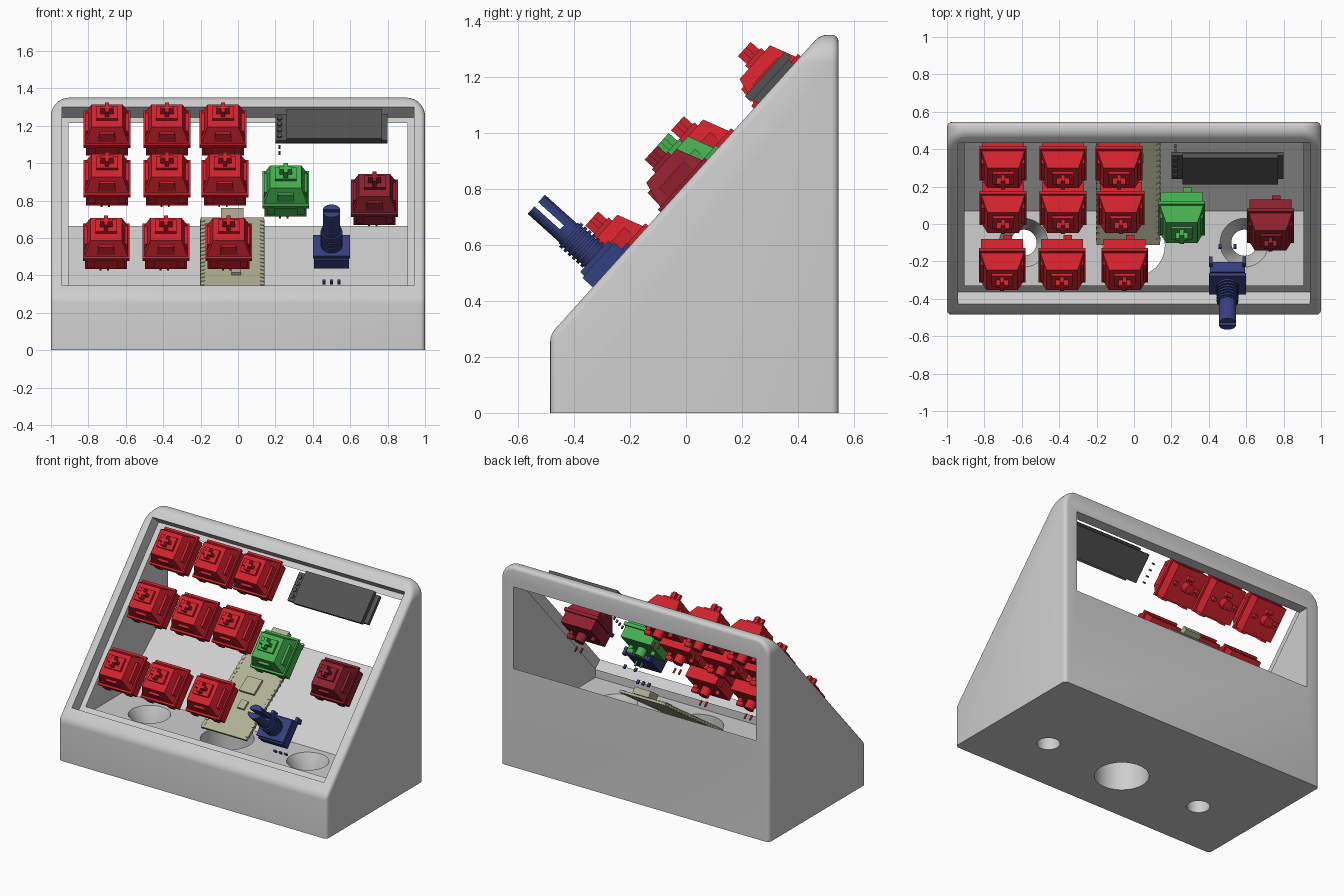
import bpy, bmesh
from math import sin, cos, pi, atan2, radians
from mathutils import Matrix, Vector

if "Cube" in bpy.data.objects:
    bpy.data.objects.remove(bpy.data.objects["Cube"])

FRONT, BACK, CREASE, TOP, SLOPE = -0.485, 0.545, 0.28, 1.35, 1.11
A = atan2(SLOPE, 1)


def material(name, rgb):
    m = bpy.data.materials.new(name)
    m.use_nodes = True
    m.diffuse_color = (*rgb, 1)
    m.node_tree.nodes["Principled BSDF"].inputs["Base Color"].default_value = (*rgb, 1)
    return m


GREY = material("light grey", (0.62, 0.62, 0.62))
RED = material("red", (0.64, 0.016, 0.027))
MAROON = material("dark red", (0.27, 0.014, 0.027))
GREEN = material("green", (0.06, 0.42, 0.08))
BLUE = material("navy blue", (0.035, 0.05, 0.21))
DARK = material("dark grey", (0.085, 0.085, 0.085))
OLIVE = material("olive", (0.44, 0.44, 0.30))


def on_slope(x, z):
    """Frame on the sloped face: local x across, y up the slope, z outward."""
    y = FRONT + (z - CREASE) / SLOPE
    return Matrix.Translation((x, y, z)) @ Matrix.Rotation(A, 4, 'X')


def box(bm, c, s, taper=1.0):
    """Box with its centre and size; taper scales the upper end."""
    r = bmesh.ops.create_cube(bm, size=1)
    for v in r["verts"]:
        k = taper if v.co.z > 0 else 1
        v.co = Vector((c[0] + v.co.x * s[0] * k, c[1] + v.co.y * s[1] * k, c[2] + v.co.z * s[2]))


def rod(bm, c, r, h, axis='Z', r2=None, seg=20):
    rot = Matrix.Rotation(pi / 2, 4, 'Y') if axis == 'X' else Matrix.Identity(4)
    bmesh.ops.create_cone(bm, cap_ends=True, segments=seg, radius1=r, radius2=r if r2 is None else r2,
                          depth=h, matrix=Matrix.Translation(c) @ rot)


def prism(bm, points, lo, hi, place):
    """Extrude a 2D outline between lo and hi; place maps (a, b, depth) to 3D."""
    ends = [[bm.verts.new(place(a, b, d)) for a, b in points] for d in (lo, hi)]
    bm.faces.new(ends[0])
    bm.faces.new(ends[1][::-1])
    n = len(points)
    for i in range(n):
        j = (i + 1) % n
        bm.faces.new((ends[0][i], ends[1][i], ends[1][j], ends[0][j]))
    bmesh.ops.recalc_face_normals(bm, faces=bm.faces)


def finish(bm, name, mat, matrix=Matrix.Identity(4)):
    me = bpy.data.meshes.new(name)
    bm.to_mesh(me)
    bm.free()
    me.materials.append(mat)
    return place_mesh(me, name, matrix)


def place_mesh(me, name, matrix):
    ob = bpy.data.objects.new(name, me)
    ob.matrix_world = matrix
    bpy.context.collection.objects.link(ob)
    return ob


def activate(ob):
    bpy.ops.object.select_all(action='DESELECT')
    ob.select_set(True)
    bpy.context.view_layer.objects.active = ob


# Case: rounded outline, sliced along the slope, edges softened
bm = bmesh.new()
R = 0.1
arc = [(1 - R + R * cos(t * pi / 20), TOP - R + R * sin(t * pi / 20)) for t in range(11)]
outline = [(1, 0)] + arc + [(-x, z) for x, z in reversed(arc)] + [(-1, 0)]
prism(bm, outline, FRONT, BACK, lambda a, b, d: (a, d, b))
cut = bmesh.ops.bisect_plane(bm, geom=bm.verts[:] + bm.edges[:] + bm.faces[:], clear_outer=True,
                             plane_co=(0, FRONT, CREASE), plane_no=(0, -sin(A), cos(A)))
rim = [e for e in cut["geom_cut"] if isinstance(e, bmesh.types.BMEdge)]
bmesh.ops.holes_fill(bm, edges=rim, sides=0)
bmesh.ops.recalc_face_normals(bm, faces=bm.faces)
sharp = [e for e in bm.edges if e.calc_face_angle(0) > radians(25)
         and max(v.co.z for v in e.verts) > 0.01]
bmesh.ops.bevel(bm, geom=sharp, offset=0.025, segments=4, profile=0.5, affect='EDGES', clamp_overlap=True)
case = finish(bm, "case", GREY)


def carve(build, matrix=Matrix.Identity(4)):
    """Subtract a temporary solid from the case."""
    b = bmesh.new()
    build(b)
    cutter = finish(b, "cutter", GREY, matrix)
    cutter.hide_render = True
    bpy.context.view_layer.update()
    mod = case.modifiers.new("cut", 'BOOLEAN')
    mod.operation, mod.solver, mod.object = 'DIFFERENCE', 'EXACT', cutter
    activate(case)
    bpy.ops.object.modifier_apply(modifier=mod.name)
    bpy.data.objects.remove(cutter)


# Face plate recess, inner cavity with ramp and rear window, base holes
FLOOR = 0.27
carve(lambda b: box(b, (0, 0, 0.1), (1.88, 1.286, 0.37)), on_slope(0, 0.8225))
cavity = [(-0.33, FLOOR), (0.07, FLOOR), (0.6, 0.71), (0.6, 1.215), (0.4, 1.215), (-0.33, 0.36)]
carve(lambda b: prism(b, cavity, -0.905, 0.905, lambda a, c, d: (d, a, c)))
carve(lambda b: rod(b, (0, -0.115, 0.1), 0.165, 0.5, seg=48))
for x in (-0.59, 0.59):
    carve(lambda b: rod(b, (x, -0.1, 0.1), 0.07, 0.5, seg=32))
    carve(lambda b: rod(b, (x, -0.1, 0.21), 0.07, 0.14, r2=0.135, seg=32))
activate(case)
bpy.ops.object.shade_smooth_by_angle(angle=radians(30))


# Key switches
def switch_mesh(mat):
    b = bmesh.new()
    box(b, (0, 0, -0.045), (0.225, 0.225, 0.08))
    box(b, (0, 0, 0.002), (0.25, 0.25, 0.022))
    box(b, (0, 0, 0.06), (0.232, 0.225, 0.096), 0.72)
    box(b, (0, -0.085, 0.045), (0.1, 0.05, 0.07), 0.8)
    box(b, (0, 0.01, 0.115), (0.115, 0.085, 0.02))
    box(b, (0, 0.01, 0.142), (0.068, 0.02, 0.05))
    box(b, (0, 0.01, 0.142), (0.022, 0.068, 0.05))
    rod(b, (0, 0, -0.11), 0.032, 0.06)
    for s in (-1, 1):
        box(b, (s * 0.1, 0, 0.03), (0.03, 0.13, 0.06))
        box(b, (s * 0.08, -0.118, -0.03), (0.04, 0.02, 0.05))
        rod(b, (s * 0.082, 0, -0.095), 0.014, 0.03, seg=12)
        box(b, (s * 0.02 - 0.01, -0.02, -0.18), (0.01, 0.008, 0.035))
    rod(b, (0.03, 0.06, -0.14), 0.017, 0.045, 'X', seg=12)
    me = bpy.data.meshes.new("key_switch")
    b.to_mesh(me)
    b.free()
    me.materials.append(mat)
    return me


red_switch = switch_mesh(RED)
rows = [(0.575, (-0.705, -0.385, -0.05)), (0.915, (-0.7, -0.38, -0.07)), (1.18, (-0.7, -0.38, -0.08))]
for z, xs in rows:
    for x in xs:
        place_mesh(red_switch, "key_switch", on_slope(x, z))
place_mesh(switch_mesh(GREEN), "green_switch", on_slope(0.255, 0.855))
place_mesh(switch_mesh(MAROON), "dark_red_switch", on_slope(0.73, 0.81))

# Rotary encoder: body, threaded bush, split shaft, pins
bm = bmesh.new()
box(bm, (0, 0, 0.015), (0.185, 0.17, 0.07))
box(bm, (0, 0, 0.06), (0.2, 0.15, 0.02))
for i in range(6):
    rod(bm, (0, 0, 0.08 + i * 0.02), 0.058, 0.012)
rod(bm, (0, 0, 0.13), 0.05, 0.13)
rod(bm, (0, 0, 0.205), 0.046, 0.04)
for s in (-1, 1):
    half = [(0.046 * cos(t * pi / 8), s * (0.01 + 0.036 * sin(t * pi / 8))) for t in range(9)]
    prism(bm, half, 0.22, 0.348, lambda a, b, d: (a, b, d))
for i in (-1, 0, 1):
    box(bm, (i * 0.04, -0.1, -0.11), (0.016, 0.012, 0.025))
    if i:
        box(bm, (i * 0.09, 0.1, -0.01), (0.02, 0.03, 0.05))
        box(bm, (i * 0.04, 0.11, -0.11), (0.016, 0.012, 0.025))
finish(bm, "rotary_encoder", BLUE, on_slope(0.5, 0.512))

# Display module with its header pins
bm = bmesh.new()
box(bm, (0, 0, 0.012), (0.6, 0.19, 0.024))
box(bm, (0.015, 0, 0.038), (0.51, 0.215, 0.03))
for i in range(4):
    y = (i - 1.5) * 0.042
    rod(bm, (-0.278, y, 0.028), 0.014, 0.012, seg=12)
    box(bm, (-0.278, y, -0.11), (0.01, 0.01, 0.02))
finish(bm, "display", DARK, on_slope(0.5, 1.175))

# Controller board lying on the ramp, with chips, edge pads and port
bm = bmesh.new()
L, W = 0.74, 0.34
box(bm, (0, L / 2, 0), (W, L, 0.016))
box(bm, (0, 0.36, 0.015), (0.11, 0.11, 0.018))
box(bm, (0.02, 0.22, 0.014), (0.05, 0.06, 0.016))
box(bm, (-0.07, 0.58, 0.014), (0.06, 0.07, 0.018))
box(bm, (0.06, 0.56, 0.012), (0.04, 0.05, 0.014))
box(bm, (0, 0.72, 0.028), (0.12, 0.1, 0.042))
for i in range(20):
    for s in (-1, 1):
        rod(bm, (s * 0.16, 0.03 + i * (L - 0.06) / 19, 0), 0.013, 0.022, seg=8)
tilt = Matrix.Rotation(radians(34), 4, 'X')
finish(bm, "controller_board", OLIVE, Matrix.Translation((-0.03, -0.107, 0.29)) @ tilt)
